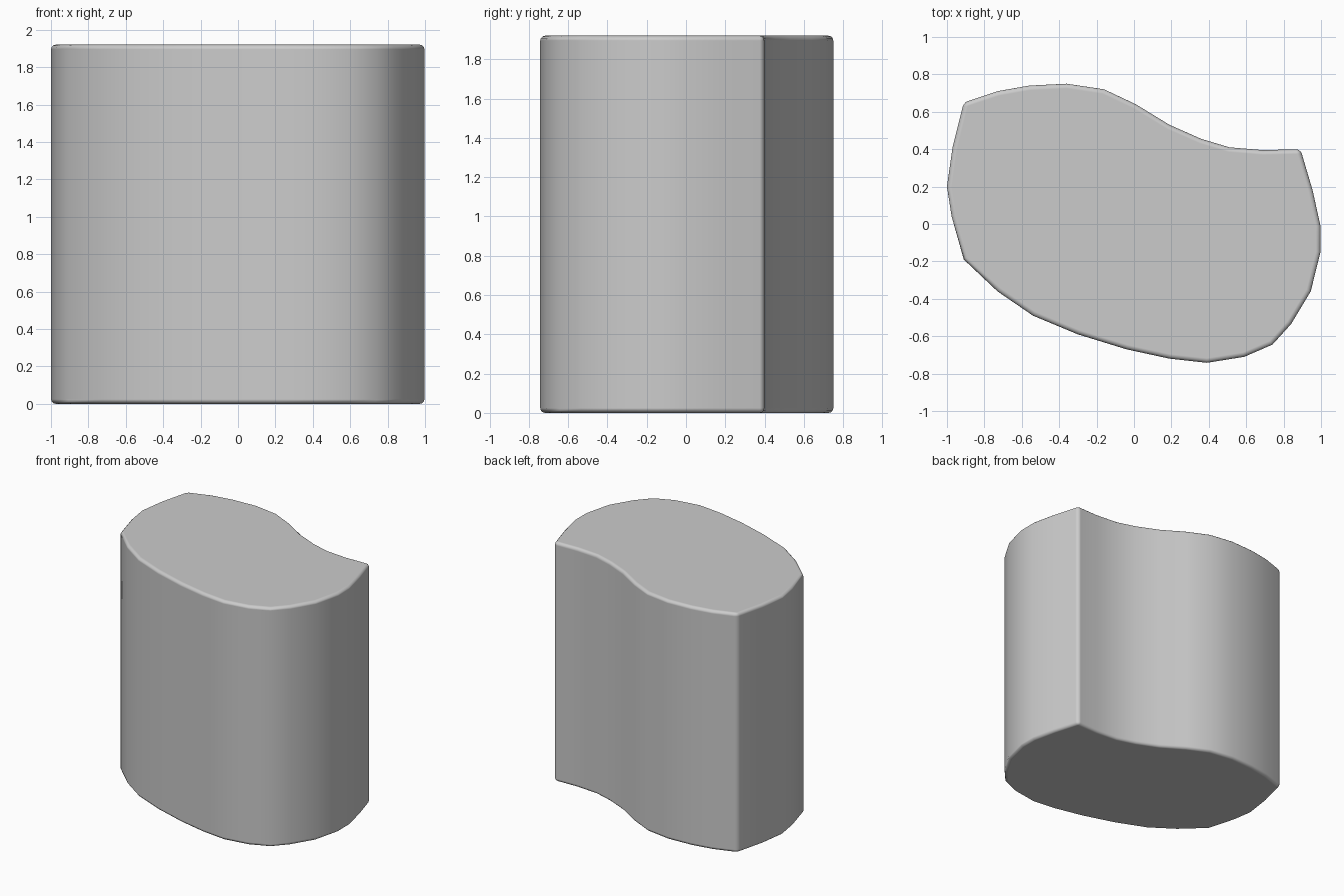
import bpy, bmesh, math

if "Cube" in bpy.data.objects:
    bpy.data.objects.remove(bpy.data.objects["Cube"])

HEIGHT = 1.92

# Outline of the block seen from above (clockwise from the back left corner)
outline = [
    (-0.91, 0.65), (-0.73, 0.71), (-0.56, 0.74), (-0.36, 0.75), (-0.16, 0.72),
    (0.01, 0.64), (0.19, 0.53), (0.36, 0.455), (0.51, 0.41), (0.69, 0.395),
    (0.89, 0.40), (0.955, 0.18), (0.997, -0.01), (0.997, -0.15), (0.945, -0.36),
    (0.84, -0.535), (0.74, -0.645), (0.59, -0.71), (0.39, -0.742), (0.19, -0.72),
    (-0.04, -0.67), (-0.30, -0.59), (-0.54, -0.49), (-0.73, -0.36), (-0.91, -0.19),
    (-0.975, 0.04), (-1.0, 0.20), (-0.97, 0.41),
]

# Extrude the outline into a solid block
bm = bmesh.new()
base = bm.faces.new([bm.verts.new((x, y, 0)) for x, y in outline])
extruded = bmesh.ops.extrude_face_region(bm, geom=[base], use_keep_orig=True)
top = [v for v in extruded["geom"] if isinstance(v, bmesh.types.BMVert)]
bmesh.ops.translate(bm, verts=top, vec=(0, 0, HEIGHT))
bmesh.ops.recalc_face_normals(bm, faces=bm.faces)
mesh = bpy.data.meshes.new("curved_block")
bm.to_mesh(mesh)
bm.free()
block = bpy.data.objects.new("curved_block", mesh)
bpy.context.collection.objects.link(block)

# Smooth walls
mesh.polygons.foreach_set("use_smooth", [True] * len(mesh.polygons))

# Softened rims and vertical corners
bevel = block.modifiers.new("soft_edges", "BEVEL")
bevel.width = 0.025
bevel.segments = 3
bevel.limit_method = "ANGLE"
bevel.angle_limit = math.radians(45)
bevel.harden_normals = True
